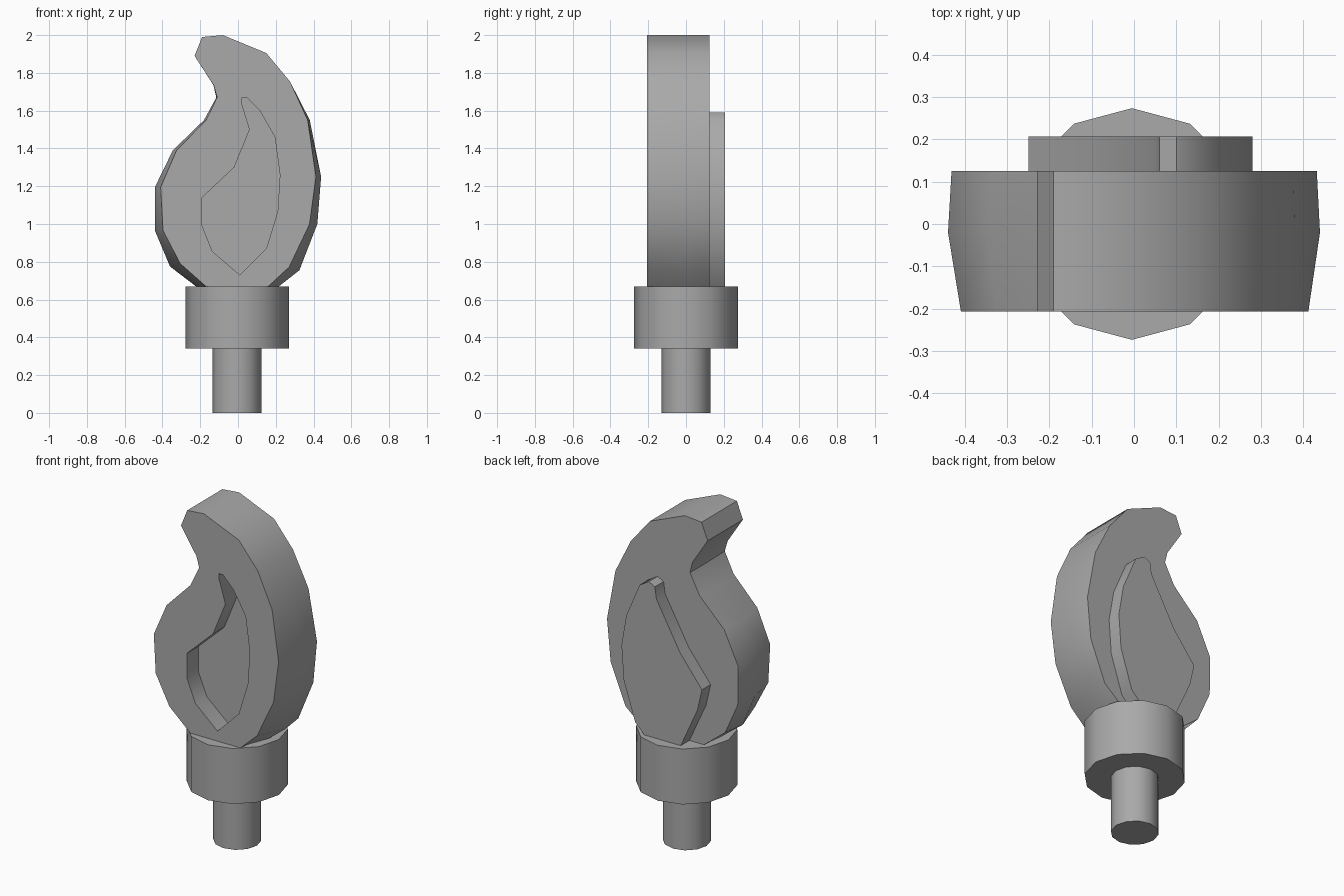
import bpy
import bmesh
from math import copysign, radians

cube = bpy.data.objects.get("Cube")
if cube:
    bpy.data.objects.remove(cube, do_unlink=True)

GREY = (0.4, 0.4, 0.4, 1.0)
grey = bpy.data.materials.new("plain_grey")
grey.use_nodes = True
grey.diffuse_color = GREY
grey.node_tree.nodes["Principled BSDF"].inputs["Base Color"].default_value = GREY


def finish(obj):
    """Give the part its colour and smooth its shallow edges."""
    bpy.ops.object.select_all(action="DESELECT")
    obj.select_set(True)
    bpy.context.view_layer.objects.active = obj
    bpy.ops.object.shade_smooth_by_angle(angle=radians(40))
    obj.data.materials.clear()
    obj.data.materials.append(grey)


def loft(name, layers):
    """Join copies of one x-z outline, each given as (y, outline), into a solid."""
    bm = bmesh.new()
    rings = [[bm.verts.new((x, y, z)) for x, z in outline] for y, outline in layers]
    for a, b in zip(rings, rings[1:]):
        for i in range(len(a)):
            bm.faces.new((a[i - 1], a[i], b[i], b[i - 1]))
    bm.faces.new(rings[0])
    bm.faces.new(rings[-1])
    bmesh.ops.recalc_face_normals(bm, faces=bm.faces)
    mesh = bpy.data.meshes.new(name)
    bm.to_mesh(mesh)
    bm.free()
    obj = bpy.data.objects.new(name, mesh)
    bpy.context.collection.objects.link(obj)
    return obj


def narrow(outline, amount):
    """Pull the lower part of an outline inwards, fading out near the tip."""
    result = []
    for x, z in outline:
        pull = amount * max(1.75 - z, 0)
        if abs(x) < pull:
            result.append((x, z + pull * 0.3))
        else:
            result.append((x - copysign(pull, x), z + pull * 0.3 * (z < 0.9)))
    return result


def cylinder(name, radius, bottom, top):
    bpy.ops.mesh.primitive_cylinder_add(
        vertices=12, radius=radius, depth=top - bottom,
        location=(-0.005, 0, (top + bottom) / 2))
    obj = bpy.context.object
    obj.name = name
    finish(obj)


# Stem and collar
cylinder("stem", 0.13, 0, 0.36)
cylinder("collar", 0.274, 0.34, 0.67)

# Flame body, with a curled tip and its narrowest outline at the front
flame_outline = [
    (-0.08, 2), (0.15, 1.905), (0.275, 1.755), (0.38, 1.55), (0.44, 1.25),
    (0.42, 1), (0.325, 0.755), (0, 0.5), (-0.36, 0.775), (-0.44, 0.965),
    (-0.44, 1.195), (-0.345, 1.39), (-0.18, 1.55), (-0.115, 1.67),
    (-0.13, 1.735), (-0.23, 1.89), (-0.19, 1.99)]
flame = loft("flame_body", [
    (-0.207, narrow(flame_outline, 0.055)),
    (-0.02, flame_outline),
    (0.125, narrow(flame_outline, 0.015))])

# Recess cut into the front of the flame
recess_outline = [
    (0.02, 1.67), (0.045, 1.67), (0.115, 1.6), (0.195, 1.46), (0.222, 1.26),
    (0.21, 1.065), (0.15, 0.87), (0.01, 0.73), (-0.135, 0.855), (-0.19, 0.99),
    (-0.19, 1.14), (-0.02, 1.3), (0.062, 1.5), (0.018, 1.645)]
cutter = loft("recess_cutter", [(-0.4, recess_outline), (-0.1, recess_outline)])
cutter.hide_render = True
bpy.context.view_layer.objects.active = flame
cut = flame.modifiers.new("recess", "BOOLEAN")
cut.operation = "DIFFERENCE"
cut.solver = "EXACT"
cut.object = cutter
bpy.ops.object.modifier_apply(modifier=cut.name)
bpy.data.objects.remove(cutter, do_unlink=True)
finish(flame)

# Smaller raised flame on the back
plate_outline = [
    (0.1, 1.59), (0.16, 1.555), (0.248, 1.35), (0.28, 1.165), (0.265, 0.96),
    (0.19, 0.73), (0.02, 0.56), (-0.11, 0.67), (-0.22, 0.91), (-0.25, 1.04),
    (-0.107, 1.22), (0.05, 1.5), (0.06, 1.57)]
finish(loft("back_plate", [(0.11, plate_outline), (0.207, plate_outline)]))
